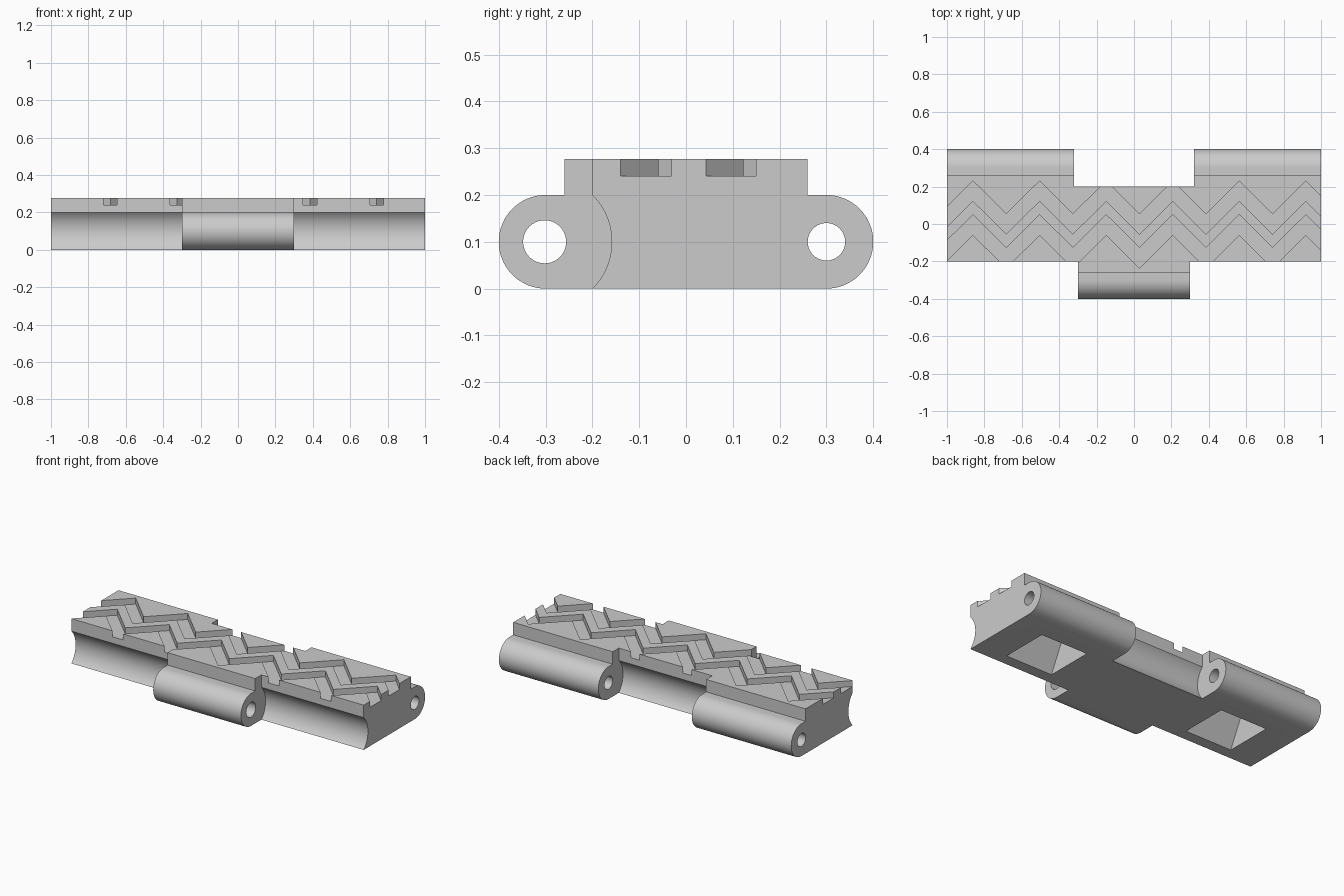
import bpy, bmesh
from math import sin, cos, pi, sqrt, asin, radians
from mathutils import Vector

cube = bpy.data.objects.get("Cube")
if cube:
    bpy.data.objects.remove(cube, do_unlink=True)

# Main dimensions
HALF_X, RADIUS, TOP = 1.0, 0.1, 0.277
HINGE_Y, SLAB_Y, SOCKET_Y = 0.3, 0.26, 0.2
SOCKET_R = sqrt(2) * RADIUS

grey = bpy.data.materials.new("light_grey")
grey.use_nodes = True
colour = (0.6, 0.6, 0.6, 1)
grey.diffuse_color = colour
grey.node_tree.nodes["Principled BSDF"].inputs["Base Color"].default_value = colour


def arc(cy, r, start, end, steps):
    """Points (y, z) on an arc around a hinge centre."""
    angles = [start + (end - start) * i / steps for i in range(steps + 1)]
    return [(cy + r * cos(a), RADIUS + r * sin(a)) for a in angles]


def solid(name, lower, upper):
    """Closed solid between two matching loops of points."""
    bm = bmesh.new()
    a = [bm.verts.new(p) for p in lower]
    b = [bm.verts.new(p) for p in upper]
    bm.faces.new(a[::-1])
    bm.faces.new(b)
    n = len(a)
    for i in range(n):
        j = (i + 1) % n
        bm.faces.new((a[i], a[j], b[j], b[i]))
    bmesh.ops.recalc_face_normals(bm, faces=bm.faces)
    mesh = bpy.data.meshes.new(name)
    bm.to_mesh(mesh)
    bm.free()
    obj = bpy.data.objects.new(name, mesh)
    bpy.context.collection.objects.link(obj)
    mesh.materials.append(grey)
    return obj


def along_x(name, points, x0, x1):
    return solid(name, [(x0, y, z) for y, z in points],
                 [(x1, y, z) for y, z in points])


# Link body with rounded hinge knuckles front and back
outline = arc(HINGE_Y, RADIUS, -pi / 2, pi / 2, 32)
outline += [(SLAB_Y, 2 * RADIUS), (SLAB_Y, TOP), (-SLAB_Y, TOP), (-SLAB_Y, 2 * RADIUS)]
outline += arc(-HINGE_Y, RADIUS, pi / 2, 3 * pi / 2, 32)
link = along_x("track_link", outline, -HALF_X, HALF_X)
cutters = []

# Concave sockets beside the front knuckle and between the back knuckles
socket = arc(-HINGE_Y, SOCKET_R, -pi / 4, pi / 4, 24)
socket += [(-SOCKET_Y, 0.4), (-0.5, 0.4), (-0.5, -0.1), (-SOCKET_Y, -0.1)]
back_socket = [(-y, z) for y, z in socket]
cutters.append(along_x("front_socket_right", socket, -1.1, -0.3))
cutters.append(along_x("front_socket_left", socket, 0.3, 1.1))
cutters.append(along_x("back_socket", back_socket, -0.32, 0.32))

# Hinge pin bores
for name, y, r in (("front_bore", -0.302, 0.046), ("back_bore", HINGE_Y, 0.04)):
    cutters.append(along_x(name, arc(y, r, 0, 2 * pi, 40)[:-1], -1.2, 1.2))

# Zigzag tread grooves
STEP, AMPLITUDE, FIRST_PEAK = 0.178, 0.177, -0.861
for name, peak, width in (("back_groove", 0.23, 0.107), ("front_groove", 0.05, 0.109)):
    edge = [(FIRST_PEAK + i * STEP, peak - AMPLITUDE * (i % 2)) for i in range(-1, 12)]
    loop = edge + [(x, y - width) for x, y in reversed(edge)]
    cutters.append(solid(name, [(x, y, 0.24) for x, y in loop],
                         [(x, y, 0.4) for x, y in loop]))

# Tapered pockets in the underside
POCKET_DEPTH, DRAFT = 0.17, 0.085
for side in (-1, 1):
    loops = []
    for z in (-0.05, POCKET_DEPTH):
        inset = DRAFT * z / POCKET_DEPTH
        lo, hi = -0.13 + inset, 0.17 - inset
        loops.append([(side * x, y, z) for x, y in
                      ((0.48, lo), (0.8, lo), (0.8, hi), (0.48, hi))])
    cutters.append(solid("pocket", *loops))

# Cut everything out of the body
for cutter in cutters:
    cutter.hide_render = True
    mod = link.modifiers.new(cutter.name, 'BOOLEAN')
    mod.operation = 'DIFFERENCE'
    mod.solver = 'EXACT'
    mod.object = cutter
bpy.context.view_layer.update()
depsgraph = bpy.context.evaluated_depsgraph_get()
result = bpy.data.meshes.new_from_object(link.evaluated_get(depsgraph))
link.modifiers.clear()
link.data = result
result.materials.clear()
result.materials.append(grey)
for cutter in cutters:
    bpy.data.objects.remove(cutter, do_unlink=True)

# Smooth rounded surfaces, sharp edges elsewhere
bpy.ops.object.select_all(action='DESELECT')
link.select_set(True)
bpy.context.view_layer.objects.active = link
bpy.ops.object.shade_smooth_by_angle(angle=radians(25))
